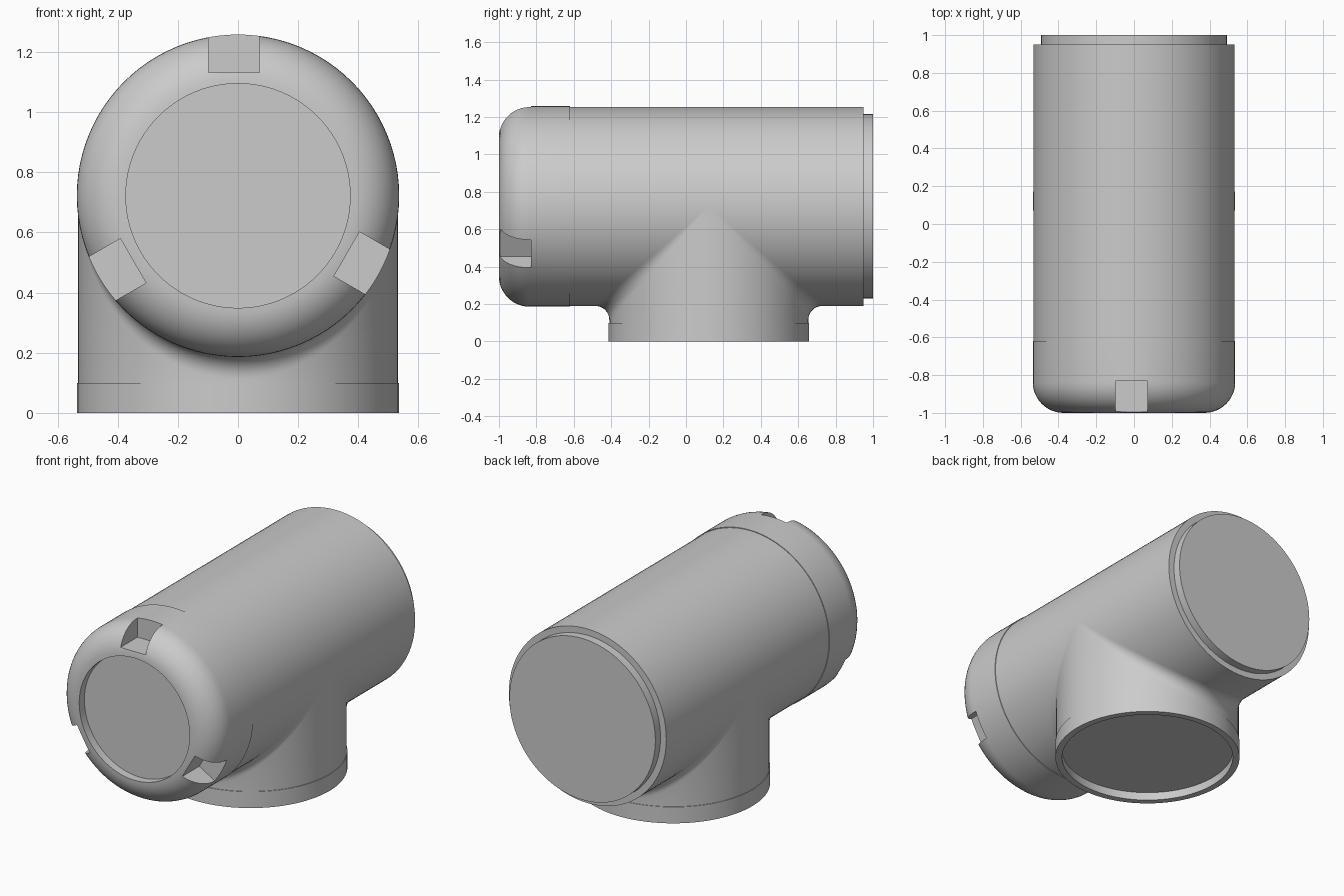
import bpy, bmesh, math
from mathutils import Matrix, Vector

old = bpy.data.objects.get("Cube")
if old:
    bpy.data.objects.remove(old, do_unlink=True)

SEG = 96
AXIS_Z = 0.722      # height of the main tube axis
R = 0.532           # tube radius
COLLAR = 0.536      # slightly larger end radius
BRANCH_Y = 0.122    # centre of the vertical branch
FILLET = 0.075

grey = bpy.data.materials.new("plain_grey")
grey.use_nodes = True
grey.diffuse_color = (0.6, 0.6, 0.6, 1)
grey.node_tree.nodes["Principled BSDF"].inputs["Base Color"].default_value = (0.6, 0.6, 0.6, 1)


def finish(bm, name):
    bmesh.ops.remove_doubles(bm, verts=bm.verts, dist=1e-5)
    bmesh.ops.recalc_face_normals(bm, faces=bm.faces)
    mesh = bpy.data.meshes.new(name)
    bm.to_mesh(mesh)
    bm.free()
    mesh.materials.append(grey)
    obj = bpy.data.objects.new(name, mesh)
    bpy.context.collection.objects.link(obj)
    return obj


def skin(rings, name):
    """Join closed rings of points, in order, with quads."""
    bm = bmesh.new()
    rows = [[bm.verts.new(p) for p in ring] for ring in rings]
    for a, b in zip(rows, rows[1:]):
        for i in range(SEG):
            j = (i + 1) % SEG
            bm.faces.new((a[i], a[j], b[j], b[i]))
    return finish(bm, name)


angles = [2 * math.pi * i / SEG for i in range(SEG)]


def lathe_y(profile, name):
    return skin([[(r * math.cos(a), y, AXIS_Z + r * math.sin(a)) for a in angles]
                 for r, y in profile], name)


# Main tube with a stepped rear spigot
body = lathe_y([(0, -0.63), (R, -0.63), (R, 0.95), (0.493, 0.95), (0.493, 1), (0, 1)], "main_tube")

# Rounded front cap with a recessed disc
ROUND = 0.163
arc = [(COLLAR - ROUND + ROUND * math.sin(t), -1 + ROUND - ROUND * math.cos(t))
       for t in (math.pi / 2 * k / 12 for k in range(13))]
cap = lathe_y([(0, -0.95), (0.373, -0.95)] + arc + [(COLLAR, -0.62), (0, -0.62)], "front_cap")

# Three notches cut around the cap
bm = bmesh.new()
for k in range(3):
    place = (Matrix.Translation((0, 0, AXIS_Z)) @ Matrix.Rotation(k * math.tau / 3, 4, "Y")
             @ Matrix.Translation((-0.013, -0.93, 0.56)) @ Matrix.Diagonal((0.17, 0.2, 0.3, 1)))
    bmesh.ops.create_cube(bm, size=1, matrix=place)
cutter = finish(bm, "notch_cutter")
cutter.hide_render = True
cut = cap.modifiers.new("notches", "BOOLEAN")
cut.operation = "DIFFERENCE"
cut.solver = "EXACT"
cut.object = cutter
bpy.context.view_layer.update()
cut_mesh = bpy.data.meshes.new_from_object(cap.evaluated_get(bpy.context.evaluated_depsgraph_get()))
cap.modifiers.clear()
cap.data = cut_mesh
bpy.data.objects.remove(cutter, do_unlink=True)

# Vertical branch: recessed base, collar, then a rolling fillet onto the tube
rings = [[(r * math.cos(a), BRANCH_Y + r * math.sin(a), z) for a in angles]
         for r, z in ((0, 0.05), (0.497, 0.05), (0.497, 0), (COLLAR, 0), (COLLAR, 0.1), (R, 0.1))]
STEPS = 8
for k in range(STEPS + 1):
    ring = []
    for a in angles:
        x, s = (R + FILLET) * math.cos(a), (R + FILLET) * math.sin(a)
        ball = Vector((x, BRANCH_Y + s, AXIS_Z - abs(s)))
        to_branch = Vector((-x, -s, 0)).normalized()
        to_tube = Vector((-x, 0, abs(s))).normalized()
        ring.append(ball + FILLET * to_branch.slerp(to_tube, k / STEPS)
                    if abs(s) > 1e-4 else ball + FILLET * to_branch)
    rings.append(ring)
branch = skin(rings, "branch_tube")

# Smooth shading with crisp edges
bpy.ops.object.select_all(action="DESELECT")
for obj in (body, cap, branch):
    obj.select_set(True)
bpy.context.view_layer.objects.active = body
bpy.ops.object.shade_smooth_by_angle(angle=math.radians(30))
